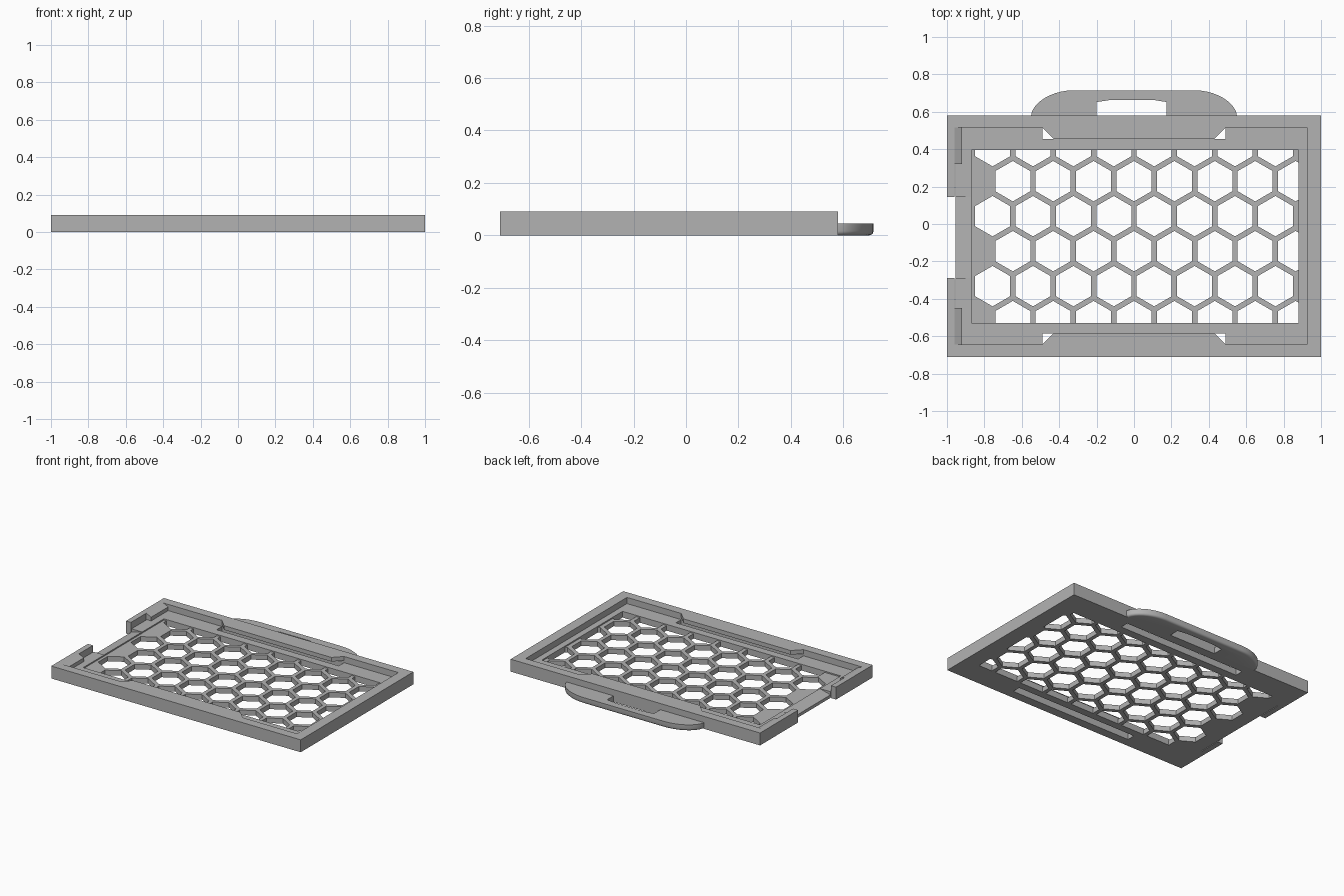
import bpy, bmesh, math

cube = bpy.data.objects.get("Cube")
if cube:
    bpy.data.objects.remove(cube, do_unlink=True)

grey = bpy.data.materials.new("plain_grey")
grey.use_nodes = True
colour = (0.45, 0.45, 0.45, 1)
grey.diffuse_color = colour
grey.node_tree.nodes["Principled BSDF"].inputs["Base Color"].default_value = colour

FLOOR, GRID, TOP = 0.045, 0.036, 0.09


def add_prism(bm, points, z0, z1):
    """Extrude a flat outline from z0 to z1."""
    face = bm.faces.new([bm.verts.new((x, y, z0)) for x, y in points])
    up = bmesh.ops.extrude_face_region(bm, geom=[face])["geom"]
    for v in up:
        if isinstance(v, bmesh.types.BMVert):
            v.co.z = z1
    bmesh.ops.recalc_face_normals(bm, faces=bm.faces)


def finish(bm, name):
    bmesh.ops.recalc_face_normals(bm, faces=bm.faces)
    mesh = bpy.data.meshes.new(name)
    bm.to_mesh(mesh)
    bm.free()
    mesh.materials.append(grey)
    obj = bpy.data.objects.new(name, mesh)
    bpy.context.collection.objects.link(obj)
    return obj


def prisms(name, outlines, z0, z1):
    bm = bmesh.new()
    for points in outlines:
        add_prism(bm, points, z0, z1)
    return finish(bm, name)


def rect(x0, x1, y0, y1):
    return [(x0, y0), (x1, y0), (x1, y1), (x0, y1)]


def wedge(x_low, x_high, y0, y1, z_low, z_high):
    """Cutter whose underside slopes between two heights."""
    obj = prisms("wedge_cutter", [rect(x_low, x_high, y0, y1)], z_high, 0.2)
    for v in obj.data.vertices:
        if v.co.z < 0.15:
            v.co.z = z_low if abs(v.co.x - x_low) < 1e-4 else z_high
    return obj


def cut(obj, cutter):
    mod = obj.modifiers.new("cut", "BOOLEAN")
    mod.operation, mod.solver, mod.object = "DIFFERENCE", "EXACT", cutter
    cutter.hide_render = True
    bpy.context.view_layer.objects.active = obj
    bpy.ops.object.modifier_apply(modifier=mod.name)
    bpy.data.objects.remove(cutter, do_unlink=True)


# Surrounding wall, open on one short side, with stepped ends
wall = prisms("frame_wall", [[
    (-1, -0.29), (-1, -0.71), (1, -0.71), (1, 0.58), (-1, 0.58), (-1, 0.145),
    (-0.96, 0.145), (-0.96, 0.32), (-0.92, 0.32), (-0.92, 0.515),
    (0.925, 0.515), (0.925, -0.645), (-0.92, -0.645), (-0.92, -0.45),
    (-0.96, -0.45), (-0.96, -0.29)]], 0, TOP)
for y0, y1 in ((0.32, 0.515), (-0.645, -0.45)):
    cut(wall, wedge(-0.92, -0.96, y0, y1, 0.072, TOP))

# Ledge inside the wall, with a grid opening, two slots and an entry ramp
ledge = prisms("floor_ledge", [rect(-0.955, 0.925, -0.645, 0.515)], 0, FLOOR)
cut(ledge, prisms("opening_cutter", [
    rect(-0.87, 0.88, -0.53, 0.395),
    rect(-0.49, 0.49, 0.455, 0.6),
    rect(-0.49, 0.49, -0.7, -0.585)], -0.1, 0.2))
cut(ledge, wedge(-1, -0.87, -0.29, 0.145, 0.01, FLOOR))

# Honeycomb panel
PITCH, RADIUS = 0.216, 0.108
panel = prisms("honeycomb_panel", [rect(-0.87, 0.88, -0.53, 0.395)], 0, GRID)
hexes = []
for row in range(6):
    cy = 0.416 - row * PITCH * math.sqrt(3) / 2
    shift = PITCH / 2 if row % 2 == 0 else 0
    for col in range(-4, 5):
        cx = col * PITCH + shift
        if -0.8 < cx < 0.9:
            hexes.append([(cx + RADIUS * math.sin(k * math.pi / 3),
                           cy + RADIUS * math.cos(k * math.pi / 3))
                          for k in range(6)])
cut(panel, prisms("hex_cutter", hexes, -0.1, 0.2))

# Retaining tabs over the slots
for name, y_wall, y_tip in (("back_tab", 0.515, 0.455), ("front_tab", -0.645, -0.585)):
    prisms(name, [[(-0.49, y_wall), (0.49, y_wall), (0.43, y_tip), (-0.43, y_tip)]],
           0.06, TOP)

# Pull handle: rounded shoulders, finger slot, softened lower rim
def shoulder(side):
    return [(side * (0.32 + 0.23 * math.cos(a)), 0.58 + 0.135 * math.sin(a) ** 1.15)
            for a in (i * math.pi / 20 for i in range(11))]


outer = shoulder(1) + shoulder(-1)[::-1]
slot = [(-0.2, 0.58), (-0.2, 0.652), (-0.12, 0.664), (0.1, 0.664),
        (0.175, 0.652), (0.175, 0.58)]
bm = bmesh.new()
add_prism(bm, outer + slot, 0, FLOOR)
rim = [e for e in bm.edges
       if all(v.co.z < 0.001 and (v.co.y > 0.67 or abs(v.co.x) > 0.25) for v in e.verts)
       and any(v.co.y > 0.59 for v in e.verts)]
bmesh.ops.bevel(bm, geom=rim, offset=0.016, segments=3, profile=0.5, affect="EDGES",
                clamp_overlap=True)
handle = finish(bm, "pull_handle")
bpy.ops.object.select_all(action="DESELECT")
handle.select_set(True)
bpy.context.view_layer.objects.active = handle
bpy.ops.object.shade_smooth_by_angle(angle=math.radians(35))
